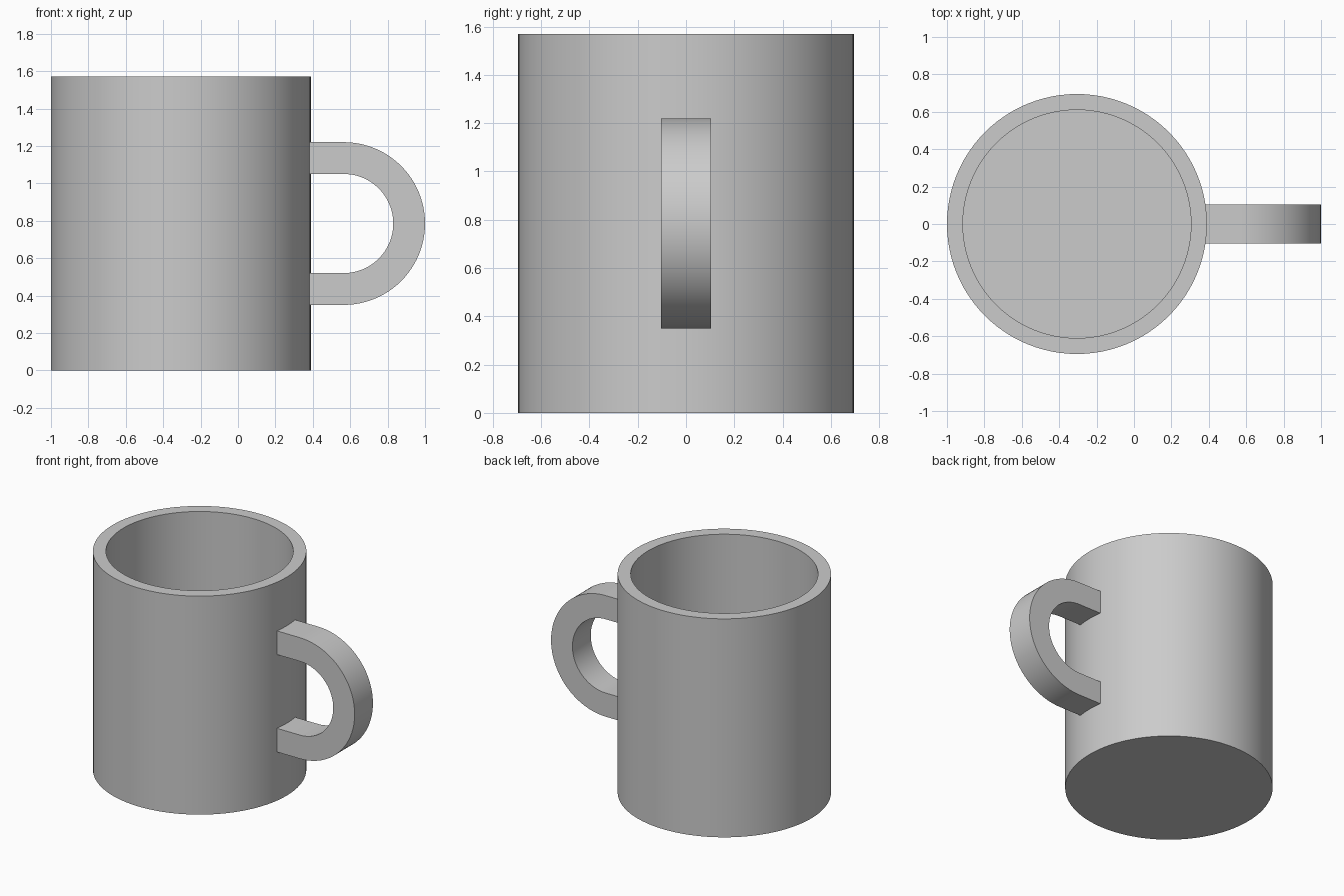
import bpy, bmesh, math

cube = bpy.data.objects.get("Cube")
if cube:
    bpy.data.objects.remove(cube, do_unlink=True)

grey = bpy.data.materials.new("light grey")
grey.use_nodes = True
color = (0.6, 0.6, 0.6, 1)
grey.diffuse_color = color
grey.node_tree.nodes["Principled BSDF"].inputs["Base Color"].default_value = color

HEIGHT, OUTER, WALL, CENTRE_X = 1.57, 0.695, 0.085, -0.305


def finish(bm, name):
    bmesh.ops.recalc_face_normals(bm, faces=bm.faces)
    mesh = bpy.data.meshes.new(name)
    bm.to_mesh(mesh)
    bm.free()
    mesh.materials.append(grey)
    obj = bpy.data.objects.new(name, mesh)
    bpy.context.collection.objects.link(obj)
    bpy.ops.object.select_all(action='DESELECT')
    obj.select_set(True)
    bpy.context.view_layer.objects.active = obj
    bpy.ops.object.shade_smooth_by_angle(angle=math.radians(30))
    return obj


# Mug body: a wall profile spun around the axis
inner = OUTER - WALL
profile = [(0, 0), (OUTER, 0), (OUTER, HEIGHT), (inner, HEIGHT), (inner, WALL), (0, WALL)]
bm = bmesh.new()
verts = [bm.verts.new((r, 0, z)) for r, z in profile]
edges = [bm.edges.new(pair) for pair in zip(verts, verts[1:])]
bmesh.ops.spin(bm, geom=verts + edges, cent=(0, 0, 0), axis=(0, 0, 1),
               angle=math.tau, steps=96, use_duplicate=False)
bmesh.ops.remove_doubles(bm, verts=bm.verts, dist=0.0005)
body = finish(bm, "mug_body")
body.location.x = CENTRE_X

# Handle: a rectangular section swept along two straight ends and a half circle
ARC_X, ARC_Z, R_OUT, R_IN, HALF_WIDTH, ROOT_X = 0.565, 0.785, 0.435, 0.265, 0.104, 0.345
STEPS = 48
bm = bmesh.new()


def section(x, direction_x, direction_z):
    return [bm.verts.new((x + r * direction_x, y, ARC_Z + r * direction_z))
            for r, y in ((R_IN, -HALF_WIDTH), (R_OUT, -HALF_WIDTH),
                         (R_OUT, HALF_WIDTH), (R_IN, HALF_WIDTH))]


rings = [section(ROOT_X, 0, 1)]
for i in range(STEPS + 1):
    a = math.pi / 2 - math.pi * i / STEPS
    rings.append(section(ARC_X, math.cos(a), math.sin(a)))
rings.append(section(ROOT_X, 0, -1))
for a, b in zip(rings, rings[1:]):
    for k in range(4):
        n = (k + 1) % 4
        bm.faces.new((a[k], a[n], b[n], b[k]))
bm.faces.new(rings[0])
bm.faces.new(rings[-1])
finish(bm, "handle")
